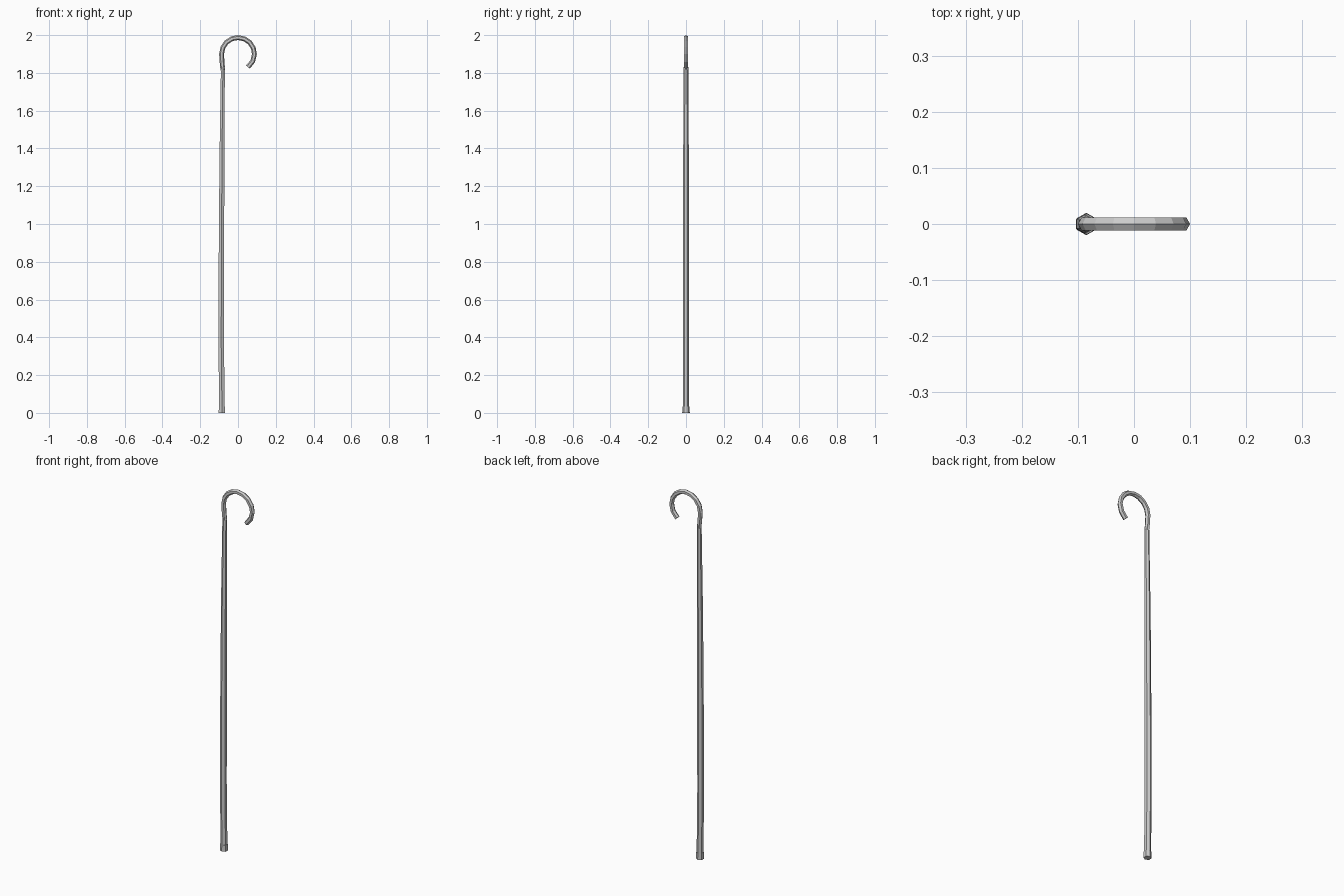
import bpy, bmesh, math
from mathutils import Vector

if "Cube" in bpy.data.objects:
    bpy.data.objects.remove(bpy.data.objects["Cube"])


def sweep(name, rings, phase):
    """Six-sided tube through rings of (x, z, radius), bending in the XZ plane."""
    bm = bmesh.new()
    pts = [Vector((x, 0, z)) for x, z, r in rings]
    loops = []
    for i, (x, z, r) in enumerate(rings):
        t = (pts[min(i + 1, len(pts) - 1)] - pts[max(i - 1, 0)]).normalized()
        n = Vector((t.z, 0, -t.x))
        loops.append([bm.verts.new(pts[i] + n * r * math.cos(a) + Vector((0, r * math.sin(a), 0)))
                      for a in (phase + k * math.pi / 3 for k in range(6))])
    for a, b in zip(loops, loops[1:]):
        for k in range(6):
            bm.faces.new((a[k], a[(k + 1) % 6], b[(k + 1) % 6], b[k]))
    bm.faces.new(loops[0][::-1])
    bm.faces.new(loops[-1])
    bmesh.ops.recalc_face_normals(bm, faces=bm.faces)
    mesh = bpy.data.meshes.new(name)
    bm.to_mesh(mesh)
    bm.free()
    obj = bpy.data.objects.new(name, mesh)
    bpy.context.collection.objects.link(obj)
    return obj


# Slightly crooked tapering shaft, edges facing front and back
sweep("shaft", [(-0.085, 0.03, 0.017), (-0.089, 0.37, 0.017), (-0.088, 0.8, 0.0165),
                (-0.085, 1.35, 0.015), (-0.080, 1.83, 0.012)], math.pi / 2)

# Foot ferrule
sweep("foot_tip", [(-0.085, 0, 0.02), (-0.085, 0.035, 0.019)], math.pi / 2)

# Curled handle with its edge along the outer curve
hook = [(-0.080, 1.815, 0.0125), (-0.084, 1.85, 0.0125)]
for deg in (180, 157, 135, 112, 90, 67, 45, 22, 0, -26, -53):
    a = math.radians(deg)
    hook.append((0.087 * math.cos(a), 1.9 + 0.087 * math.sin(a), 0.013))
sweep("hook_handle", hook, 0)
